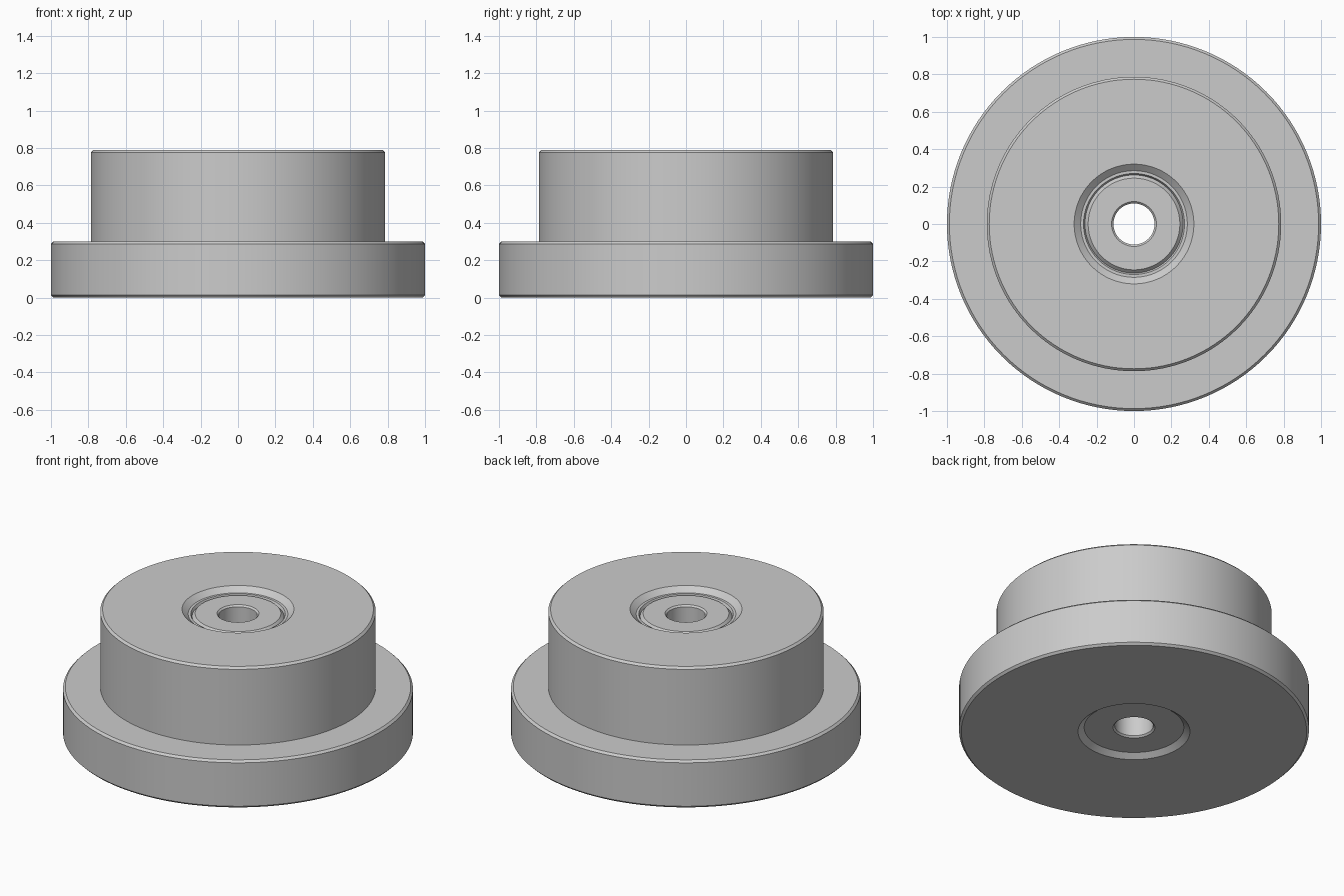
import bpy
import bmesh
import math

SEGMENTS = 128

if "Cube" in bpy.data.objects:
    bpy.data.objects.remove(bpy.data.objects["Cube"], do_unlink=True)


def make_material(name, rgb):
    mat = bpy.data.materials.new(name)
    mat.use_nodes = True
    mat.diffuse_color = (*rgb, 1)
    mat.node_tree.nodes["Principled BSDF"].inputs["Base Color"].default_value = (*rgb, 1)
    return mat


def lathe(name, profile, mat):
    """Revolve a closed (radius, height) profile around the z axis."""
    bm = bmesh.new()
    rings = []
    for i in range(SEGMENTS):
        a = 2 * math.pi * i / SEGMENTS
        rings.append([bm.verts.new((r * math.cos(a), r * math.sin(a), z)) for r, z in profile])
    n = len(profile)
    for i, ring in enumerate(rings):
        after = rings[(i + 1) % SEGMENTS]
        for j in range(n):
            k = (j + 1) % n
            bm.faces.new((ring[j], after[j], after[k], ring[k]))
    bmesh.ops.recalc_face_normals(bm, faces=bm.faces)
    mesh = bpy.data.meshes.new(name)
    bm.to_mesh(mesh)
    bm.free()
    obj = bpy.data.objects.new(name, mesh)
    bpy.context.collection.objects.link(obj)
    mesh.materials.append(mat)
    bpy.ops.object.select_all(action="DESELECT")
    obj.select_set(True)
    bpy.context.view_layer.objects.active = obj
    bpy.ops.object.shade_smooth_by_angle(angle=math.radians(25))
    return obj


height, flange_top, tread, bevel = 0.79, 0.30, 0.787, 0.013

# underside: bore edge, shallow recess, bevelled flange rim
underside = [(0.11, 0.037), (0.12, 0.027), (0.285, 0.027), (0.32, 0)]
flange = [(1 - bevel, 0), (1, bevel), (1, flange_top - bevel), (1 - bevel, flange_top)]

# tread rising from the flange
tread_wall = [(tread, flange_top), (tread, height - bevel), (tread - bevel, height)]

# top: recess bevel, ledge, narrow groove, hub face and bore edge
hub = [(0.32, height), (0.285, height - 0.03), (0.27, height - 0.03),
       (0.262, height - 0.045), (0.245, height - 0.027),
       (0.12, height - 0.027), (0.11, height - 0.037)]

grey = make_material("plain grey", (0.6, 0.6, 0.6))
lathe("flanged_wheel", underside + flange + tread_wall + hub, grey)
